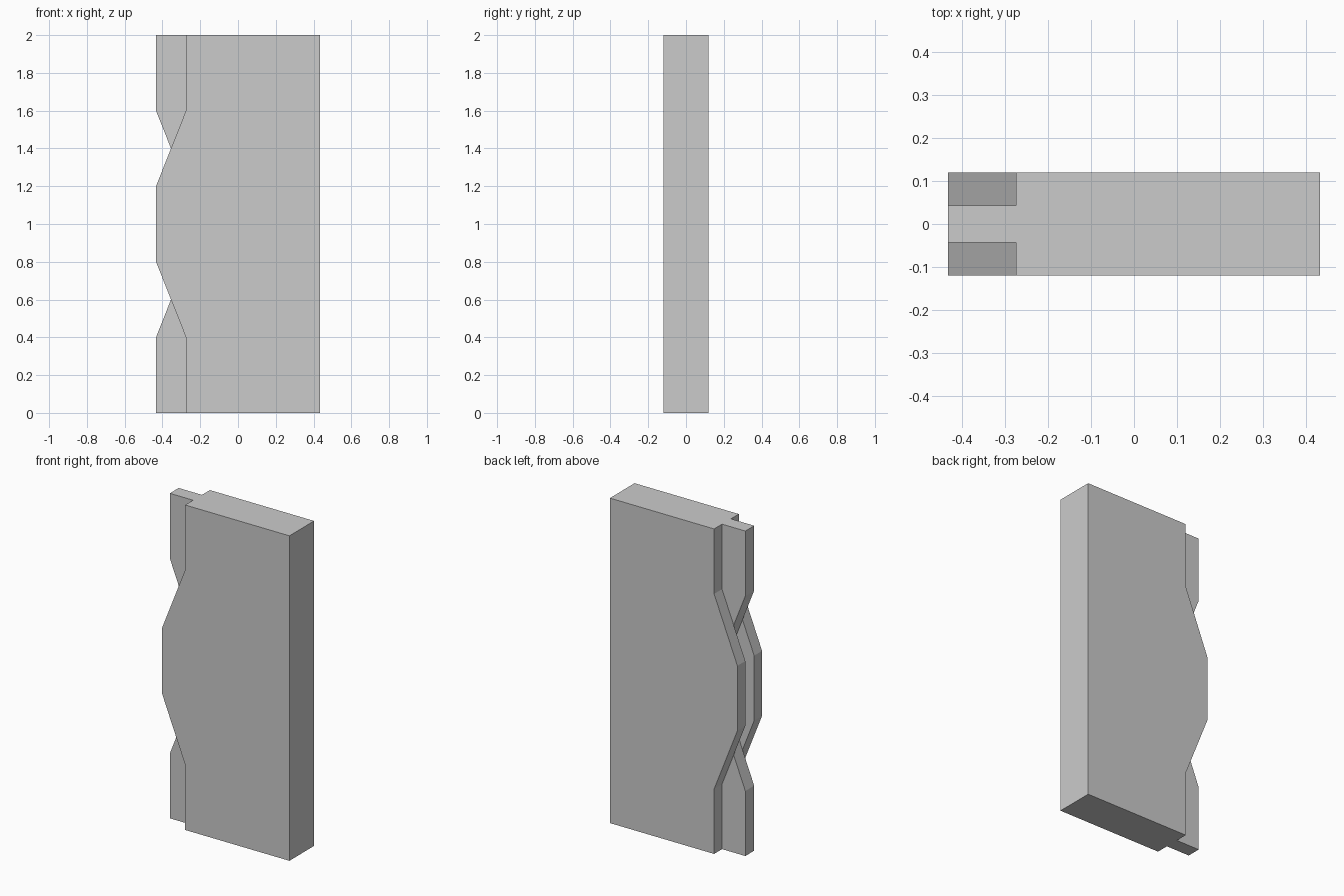
import bpy, bmesh

if "Cube" in bpy.data.objects:
    bpy.data.objects.remove(bpy.data.objects["Cube"])

W, T, H = 0.434, 0.12, 2.0      # half width, half thickness, height
TONGUE = 0.043                  # half thickness of the middle layer
INNER, OUT = -0.2755, -0.6      # recessed edge, cutter overshoot


def prism(name, profile, y0, y1):
    """Extrude an XZ profile from y0 to y1."""
    bm = bmesh.new()
    face = bm.faces.new([bm.verts.new((x, y0, z)) for x, z in profile])
    ext = bmesh.ops.extrude_face_region(bm, geom=[face])
    verts = [v for v in ext["geom"] if isinstance(v, bmesh.types.BMVert)]
    bmesh.ops.translate(bm, verts=verts, vec=(0, y1 - y0, 0))
    bmesh.ops.recalc_face_normals(bm, faces=bm.faces)
    mesh = bpy.data.meshes.new(name)
    bm.to_mesh(mesh)
    bm.free()
    obj = bpy.data.objects.new(name, mesh)
    bpy.context.collection.objects.link(obj)
    return obj


# plain slab
panel = prism("interlocking_panel", [(-W, 0), (W, 0), (W, H), (-W, H)], -T, T)

# middle groove, then corner notches on the front and back layers
groove = [(OUT, 0.4), (-W, 0.4), (INNER, 0.8), (INNER, 1.2), (-W, 1.6), (OUT, 1.6)]
notch = [(OUT, -0.1), (INNER, -0.1), (INNER, 0.4), (-W, 0.8), (OUT, 0.8)]
notch_top = [(x, H - z) for x, z in notch]

cutters = [prism("groove_cutter", groove, -TONGUE, TONGUE)]
for side in (-1, 1):
    for profile in (notch, notch_top):
        cutters.append(prism("notch_cutter", profile, side * TONGUE, side * 0.3))

bpy.context.view_layer.objects.active = panel
for cutter in cutters:
    cutter.hide_render = True
    mod = panel.modifiers.new("cut", "BOOLEAN")
    mod.operation = "DIFFERENCE"
    mod.solver = "EXACT"
    mod.object = cutter
    bpy.ops.object.modifier_apply(modifier=mod.name)
    bpy.data.objects.remove(cutter)
